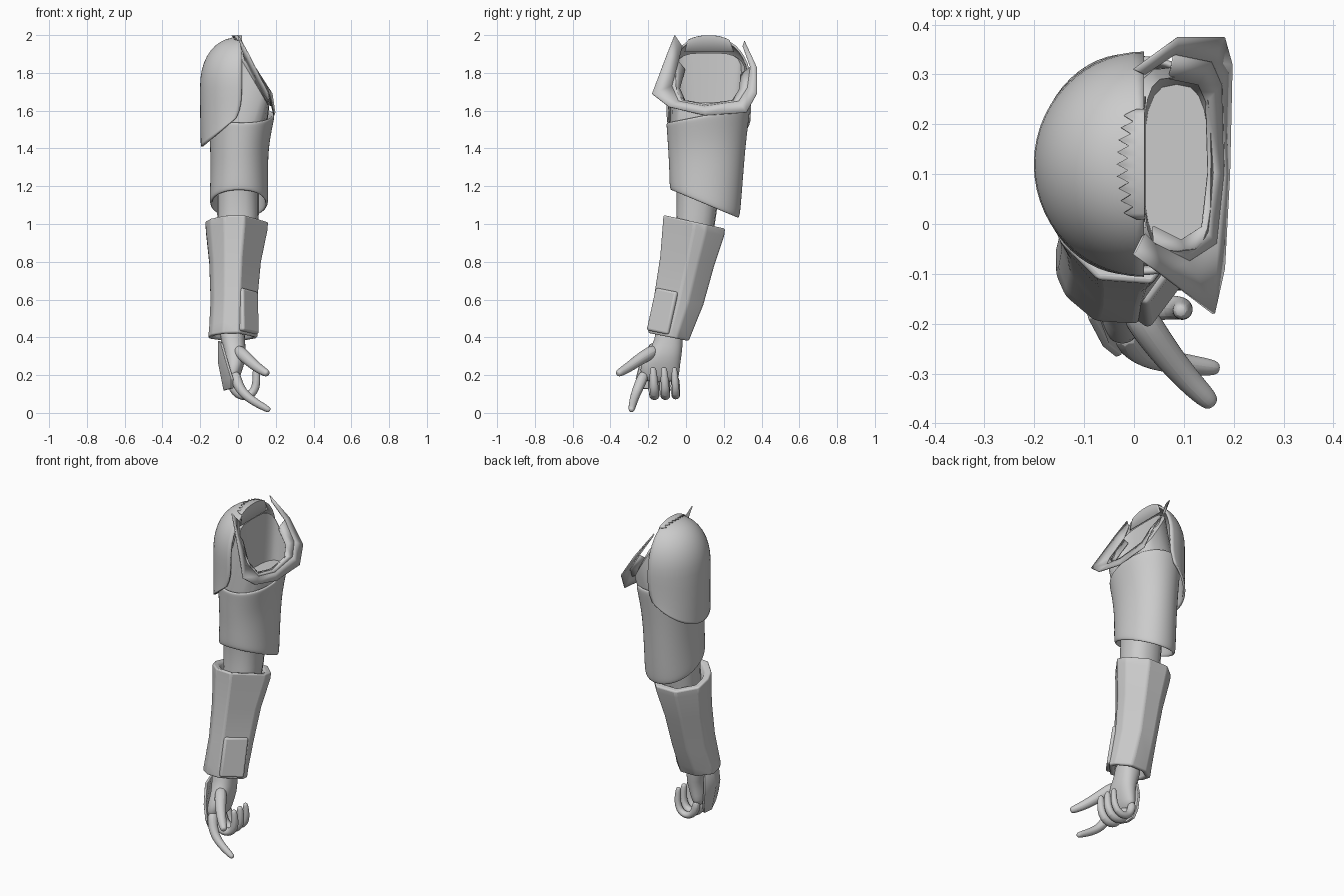
import bpy, bmesh
from math import sin, cos, pi, copysign, asin
from mathutils import Vector

cube = bpy.data.objects.get("Cube")
if cube:
    bpy.data.objects.remove(cube)

grey = bpy.data.materials.new("plain grey")
grey.use_nodes = True
grey.diffuse_color = (0.6, 0.6, 0.6, 1)
grey.node_tree.nodes["Principled BSDF"].inputs["Base Color"].default_value = (0.6, 0.6, 0.6, 1)


def grid_mesh(name, rows, closed=False, caps=(False, False), shell=0, bevel=0, subsurf=0):
    """Skin rows of points into a surface, with optional end caps and thickness."""
    bm = bmesh.new()
    vs = [[bm.verts.new(p) for p in row] for row in rows]
    n = len(rows[0])
    for a, b in zip(vs, vs[1:]):
        for i in range(n if closed else n - 1):
            j = (i + 1) % n
            bm.faces.new((a[i], a[j], b[j], b[i]))
    for ends, cap in ((vs[0], caps[0]), (vs[-1], caps[1])):
        if cap:
            bm.faces.new(ends)
    bmesh.ops.recalc_face_normals(bm, faces=bm.faces)
    me = bpy.data.meshes.new(name)
    bm.to_mesh(me)
    bm.free()
    me.materials.append(grey)
    ob = bpy.data.objects.new(name, me)
    bpy.context.collection.objects.link(ob)
    if shell:
        m = ob.modifiers.new("Thickness", "SOLIDIFY")
        m.thickness, m.offset = shell, 0
    if bevel:
        m = ob.modifiers.new("Soft edges", "BEVEL")
        m.width, m.segments, m.angle_limit = bevel, 3, 0.4
    if subsurf:
        m = ob.modifiers.new("Smooth", "SUBSURF")
        m.levels = m.render_levels = subsurf
    bpy.ops.object.select_all(action='DESELECT')
    ob.select_set(True)
    bpy.context.view_layer.objects.active = ob
    bpy.ops.object.shade_smooth_by_angle(angle=0.7)


def oval(n=20, power=0.85):
    f = lambda c: copysign(abs(c) ** power, c)
    return [(f(cos(2 * pi * i / n)), f(sin(2 * pi * i / n))) for i in range(n)]


def ring(section, x0, x1, y0, y1, z, slope_y=0, slope_x=0):
    """Fit a unit section into a box at height z, tilted by the slopes."""
    cx, cy, rx, ry = (x0 + x1) / 2, (y0 + y1) / 2, (x1 - x0) / 2, (y1 - y0) / 2
    return [(cx + rx * u, cy + ry * v, z + slope_y * ry * v + slope_x * rx * u) for u, v in section]


def tube(name, path):
    """Tapered round finger along points with radii."""
    pts = [Vector(p[:3]) for p in path]
    rows = []
    for i, p in enumerate(pts):
        t = (pts[min(i + 1, len(pts) - 1)] - pts[max(i - 1, 0)]).normalized()
        u = (Vector((0, 1, 0)) - t * t.y).normalized()
        v = t.cross(u)
        rows.append([p + (u * a + v * b) * path[i][3] for a, b in oval(8, 1)])
    rows.append([p + t * 0.018 + (u * a + v * b) * path[-1][3] * 0.6 for a, b in oval(8, 1)])
    grid_mesh(name, rows, True, (True, True), subsurf=2)


# Inner arm from the forearm to a slanted shoulder rim, hollow inside the rim
o, boxy = oval(), oval(20, .55)
grid_mesh("inner_arm", [
    ring(o, -.10, .09, -.07, .13, .85),
    ring(o, -.11, .11, -.05, .16, 1.05),
    ring(o, -.11, .11, -.05, .18, 1.2),
    ring(o, -.12, .145, -.085, .29, 1.42, .1),
    ring(o, -.11, .15, -.085, .31, 1.53, .1, -.3),
    ring(boxy, .0, .165, -.075, .315, 1.76, 0, -1.7),
    ring(boxy, .02, .155, -.055, .295, 1.775, 0, -1.95),
    ring(oval(20, .7), .02, .15, -.05, .28, 1.6)],
    True, (True, True))

# Shoulder plate: half dome with a skirt that dips at the outside
def dome(a):
    return sin(a) ** .85, 1.72 + .265 * max(cos(a), 0) ** .9

columns = [pi * i / 28 for i in range(29)]
rows = [[(.02, .12, 1.985)] * len(columns)]
for j in range(1, 11):
    f, z = dome(pi / 2 * j / 10)
    rows.append([(.02 - .215 * f * sin(t), .12 - .22 * f * cos(t), z) for t in columns])
for k in (.25, .5, .75, .95, 1):
    w = 1 - .02 * k ** 2
    rows.append([(.02 - .215 * w * sin(t) - .03 * k ** 3 * (1 - sin(t)), .12 - .22 * w * cos(t),
                  1.72 - k * (.16 + .15 * sin(t))) for t in columns])
grid_mesh("shoulder_plate", rows, shell=.012)

# Torn cloth edge over the top of the shoulder
ys = [.01 + .22 * i / 18 for i in range(19)]
top = [dome(asin((abs(y - .12) / .22) ** (1 / .85)))[1] + .012 for y in ys]
grid_mesh("torn_shoulder_cloth", [
    [(.022, y * 1.2 - .02, 1.91) for y in ys],
    [(.02, y, z) for y, z in zip(ys, top)],
    [(.005 - .022 * (i % 2) - .018 * sin(pi * i / 18), y, z) for i, (y, z) in enumerate(zip(ys, top))]],
    shell=.004)

# Loose collar band around the open shoulder, with a lining running into the arm
outer = [(0, -.06, 2), (.055, -.10, 1.9), (.16, -.18, 1.69), (.18, -.09, 1.62), (.19, .1, 1.575),
         (.195, .32, 1.59), (.18, .375, 1.69), (.09, .375, 1.83), (0, .31, 1.97)]
inner = [(.02, -.02, 1.94), (.04, -.04, 1.86), (.11, -.075, 1.73), (.165, -.04, 1.65), (.18, .1, 1.625),
         (.175, .28, 1.65), (.155, .325, 1.72), (.08, .34, 1.83), (.02, .30, 1.94)]
grid_mesh("collar_band", [outer, inner], shell=.006)
centre = Vector((.07, .12, 1.76))
lining = [Vector(p) for p in inner[1:8]]
grid_mesh("collar_lining", [lining, [p.lerp(centre, .22) - Vector((.008, 0, .02)) for p in lining]], shell=.004)

# Upper arm cuff
cuff = oval(24, .95)
grid_mesh("upper_arm_cuff", [
    ring(cuff, -.15, .188, -.098, .332, 1.58, .2),
    ring(cuff, -.148, .182, -.095, .33, 1.55, .18),
    ring(cuff, -.14, .155, -.088, .31, 1.42, .08),
    ring(cuff, -.137, .15, -.082, .295, 1.28, -.15),
    ring(cuff, -.142, .152, -.08, .282, 1.15, -.38),
    ring(cuff, -.142, .152, -.077, .275, 1.105, -.42)],
    True, shell=.018, subsurf=2)

# Forearm cuff with a faceted section and turned-in rims
facets = [(.25, -1), (1, 0), (.95, .4), (.4, 1), (-.4, 1), (-1, .45), (-1, -.1), (-.85, -.5), (-.4, -.95)]
grid_mesh("forearm_cuff", [
    ring(facets, -.11, .11, -.06, .145, .96, -.2),
    ring(facets, -.135, .125, -.085, .17, 1.01, -.22),
    ring(facets, -.172, .16, -.12, .207, 1.012, -.22),
    ring(facets, -.170, .157, -.123, .202, .97, -.2),
    ring(facets, -.152, .122, -.137, .147, .8, -.2),
    ring(facets, -.145, .103, -.168, .092, .6, -.2),
    ring(facets, -.152, .102, -.193, .037, .46, -.2),
    ring(facets, -.157, .105, -.201, .014, .402, -.2),
    ring(facets, -.13, .08, -.175, -.01, .402, -.2),
    ring(facets, -.10, .05, -.16, -.01, .46, -.2)],
    True, bevel=.014)

# Raised pad on the slanted front face of the forearm
pad = [(.058, .044), (.026, .068), (-.058, -.044), (-.026, -.068)]
grid_mesh("forearm_pad", [[(x + u, y + v, z - v * .2) for u, v in pad]
          for x, y, z in ((.052, -.096, .65), (.056, -.145, .425))],
          True, (True, True), bevel=.012)

# Palm and wrist
grid_mesh("palm", [
    ring(o, -.10, .04, -.165, -.015, .47),
    ring(o, -.095, .035, -.16, -.015, .39),
    ring(o, -.07, .045, -.205, -.02, .32),
    ring(o, -.07, .035, -.24, -.03, .26),
    ring(o, -.072, .015, -.245, -.035, .2),
    ring(o, -.06, -.005, -.22, -.045, .16)],
    True, (True, True), subsurf=1)

# Thumb, pointing finger and three curled fingers
tube("thumb", [(-.01, -.15, .34, .04), (.04, -.23, .295, .036), (.10, -.305, .24, .029), (.148, -.352, .212, .024)])
tube("index_finger", [(-.02, -.215, .22, .034), (0, -.25, .14, .031), (.05, -.275, .078, .026), (.155, -.288, .02, .02)])
for name, y, r in (("middle_finger", -.17, 1.08), ("ring_finger", -.112, 1.05), ("little_finger", -.057, .9)):
    tube(name, [(-.035, y, .2, .03 * r), (-.025, y, .12, .03 * r), (.025, y + .003, .082, .027 * r),
                (.08, y + .003, .1, .025 * r), (.1, y, .155, .023 * r), (.095, y - .004, .225, .019 * r)])

# Guard plate on the back of the hand
grid_mesh("hand_guard", [
    [(-.075, -.07, .37), (-.1, -.12, .38), (-.085, -.19, .365)],
    [(-.085, -.055, .27), (-.1, -.14, .27), (-.055, -.245, .26)],
    [(-.075, -.06, .17), (-.08, -.14, .17), (-.03, -.265, .18)],
    [(-.065, -.08, .12), (-.07, -.14, .12), (-.03, -.24, .13)]],
    shell=.014, bevel=.003)
